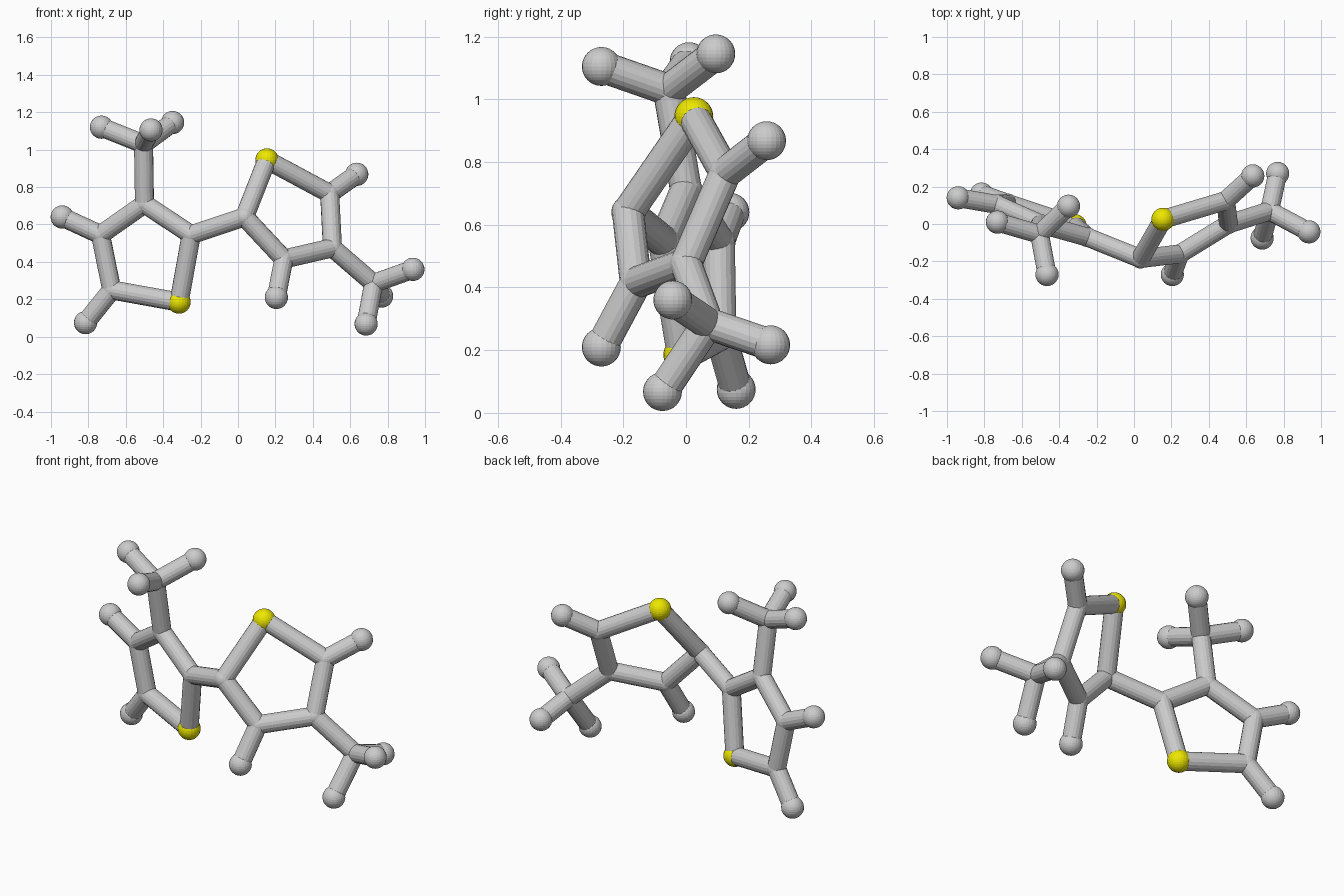
import bpy
from mathutils import Vector

if "Cube" in bpy.data.objects:
    bpy.data.objects.remove(bpy.data.objects["Cube"])

STICK_R, JOINT_R, BALL_R = 0.051, 0.053, 0.062

yellow = bpy.data.materials.new("yellow")
yellow.diffuse_color = (0.85, 0.8, 0.0, 1)
yellow.use_nodes = True
yellow.node_tree.nodes["Principled BSDF"].inputs["Base Color"].default_value = yellow.diffuse_color


def ball(name, pos, radius, mat=None):
    bpy.ops.mesh.primitive_uv_sphere_add(segments=24, ring_count=16, radius=radius, location=pos)
    ob = bpy.context.object
    ob.name = name
    if mat:
        ob.data.materials.append(mat)


def stick(name, a, b):
    a, b = Vector(a), Vector(b)
    d = b - a
    bpy.ops.mesh.primitive_cylinder_add(vertices=18, radius=STICK_R, depth=d.length,
                                        location=(a + b) / 2)
    ob = bpy.context.object
    ob.name = name
    ob.rotation_mode = 'QUATERNION'
    ob.rotation_quaternion = d.to_track_quat('Z', 'Y')


def half(side, ring, tips, arm, arm_tips):
    """Five-sided ring (first corner yellow), tips on its corners, and a three-way branch."""
    for i, p in enumerate(ring):
        stick(f"{side}_ring_rod", p, ring[(i + 1) % 5])
        if i == 0:
            ball(f"{side}_yellow_ball", p, BALL_R, yellow)
        else:
            ball(f"{side}_ring_joint", p, JOINT_R)
    for i, p in tips.items():
        stick(f"{side}_tip_rod", ring[i], p)
        ball(f"{side}_tip_ball", p, BALL_R)
    corner, hub = arm
    stick(f"{side}_branch_rod", ring[corner], hub)
    ball(f"{side}_branch_joint", hub, JOINT_R)
    for p in arm_tips:
        stick(f"{side}_branch_tip_rod", hub, p)
        ball(f"{side}_branch_tip_ball", p, BALL_R)


# left ring, branch pointing up
left = [(-.315, -.01, .185), (-.25, -.07, .545), (-.50, 0, .71), (-.735, .105, .545), (-.675, .11, .25)]
half("left", left, {3: (-.94, .14, .64), 4: (-.815, .16, .075)},
     (2, (-.505, -.055, 1.03)),
     [(-.73, .01, 1.12), (-.35, .095, 1.145), (-.465, -.27, 1.105)])

# right ring, branch pointing down and outward
right = [(.155, .025, .945), (.035, -.185, .64), (.245, -.16, .415), (.505, 0, .475), (.49, .125, .765)]
half("right", right, {2: (.205, -.27, .21), 4: (.635, .257, .868)},
     (3, (.725, .07, .285)),
     [(.935, -.042, .36), (.685, -.075, .068), (.768, .27, .217)])

# rod joining the rings
stick("linking_rod", left[1], right[1])
